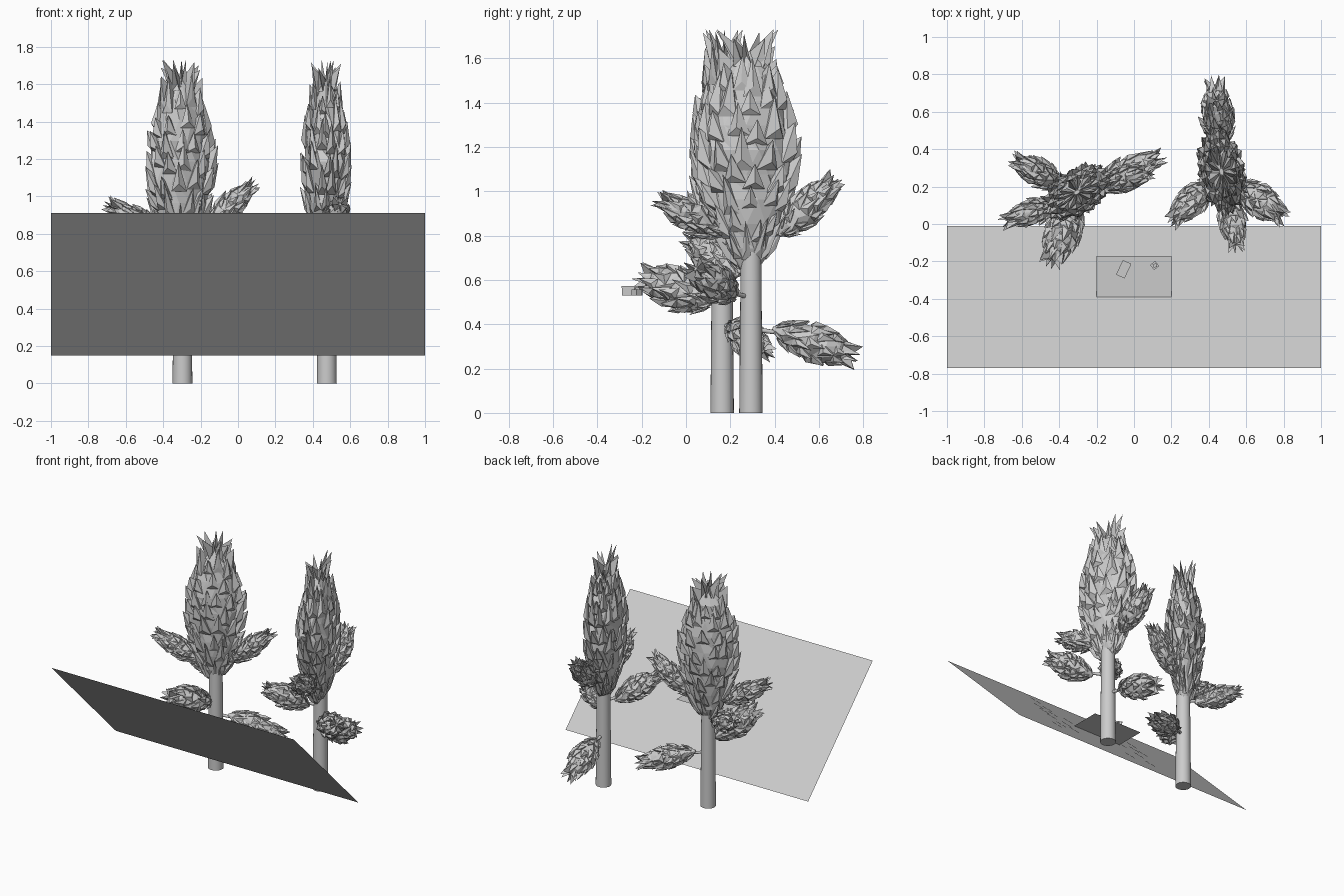
import bpy, bmesh, math, random
from mathutils import Vector, Matrix

if "Cube" in bpy.data.objects:
    bpy.data.objects.remove(bpy.data.objects["Cube"])

random.seed(7)
grey = bpy.data.materials.new("light grey")
grey.diffuse_color = (0.6, 0.6, 0.6, 1)
grey.use_nodes = True
grey.node_tree.nodes["Principled BSDF"].inputs["Base Color"].default_value = grey.diffuse_color


def finish(bm, name, fix=True):
    if fix:
        bmesh.ops.recalc_face_normals(bm, faces=bm.faces)
    me = bpy.data.meshes.new(name)
    bm.to_mesh(me)
    bm.free()
    me.materials.append(grey)
    ob = bpy.data.objects.new(name, me)
    bpy.context.collection.objects.link(ob)
    return ob


def quad(bm, pts):
    bm.faces.new([bm.verts.new(p) for p in pts])


def hill_z(y):
    return 0.14 - y


# Foliage outline: (height, radius), both 0..1
PROFILE = [(0, .12), (.06, .42), (.2, .72), (.4, .95), (.55, 1), (.7, .93),
           (.83, .74), (.93, .5), (1, .1)]


def radius(t):
    t = min(max(t, 0), 1)
    for (a, ra), (b, rb) in zip(PROFILE, PROFILE[1:]):
        if t <= b:
            return ra + (rb - ra) * (t - a) / (b - a)


def foliage(name, matrix, rows, segs, spike):
    """Faceted body covered with pointed leaves that sweep towards the tip."""
    bm = bmesh.new()

    def at(t, a, k=1.0):
        r = radius(t) * k
        return Vector((r * math.cos(a), r * math.sin(a), t))

    # jittered body
    rings = []
    for i in range(rows + 1):
        t = i / rows
        rings.append([bm.verts.new(at(t, 2 * math.pi * (j + .5 * (i % 2)) / segs,
                                      random.uniform(.78, .92))) for j in range(segs)])
    for lo, hi in zip(rings, rings[1:]):
        for j in range(segs):
            k = (j + 1) % segs
            bm.faces.new((lo[j], lo[k], hi[j]))
            bm.faces.new((lo[k], hi[k], hi[j]))
    bm.faces.new(rings[0][::-1])
    bm.faces.new(rings[-1])
    # leaves
    for i in range(rows):
        for j in range(segs):
            t = (i + random.uniform(.1, .7)) / rows
            a = 2 * math.pi * (j + .5 * (i % 2) + random.uniform(-.25, .25)) / segs
            w = 2 * math.pi / segs * .5
            up = spike * random.uniform(.6, 1.2)
            top = at(min(t + up, .9), a, random.uniform(.98, 1.12))
            top.z = min(t + up, 1.1)
            vs = [bm.verts.new(p) for p in (at(t, a - w, .85), at(t, a + w, .85),
                                            at(min(t + up * .6, 1), a, .6),
                                            top)]
            mid = bm.verts.new(at(t + up * .25, a, 1.03))
            l, r, back, tip = vs
            for f in ((l, r, mid), (l, mid, tip), (mid, r, tip),
                      (l, tip, back), (r, back, tip), (l, back, r)):
                bm.faces.new(f)
    bm.transform(matrix)
    return finish(bm, name)


def rod(name, p, q, r1, r2, segs):
    p, q = Vector(p), Vector(q)
    bm = bmesh.new()
    bmesh.ops.create_cone(bm, cap_ends=True, segments=segs, radius1=r1, radius2=r2,
                          depth=(q - p).length)
    rot = (q - p).to_track_quat('Z', 'Y').to_matrix().to_4x4()
    bm.transform(Matrix.Translation((p + q) / 2) @ rot)
    ob = finish(bm, name)
    for f in ob.data.polygons:
        f.use_smooth = len(f.vertices) == 4
    return ob


def tree(name, x, y, crown, angle, major, minor, branches):
    rod(name + "_trunk", (x, y, 0), (x, y, .85), .053, .045, 24)
    m = (Matrix.Translation(crown) @ Matrix.Rotation(angle, 4, 'Z')
         @ Matrix.Diagonal((major, minor, 1.0, 1)))
    foliage(name + "_crown", m, 9, 11, .17)
    for i, (base, tip, r) in enumerate(branches):
        base, tip = Vector(base), Vector(tip)
        d = tip - base
        # twig from trunk to leaf cluster
        rod(f"{name}_twig_{i}", (x, y, base.z), base + d * .2, .012, .008, 8)
        m = (Matrix.Translation(base) @ d.to_track_quat('Z', 'Y').to_matrix().to_4x4()
             @ Matrix.Diagonal((r, r, d.length * .93, 1)))
        foliage(f"{name}_leaf_cluster_{i}", m, 6, 8, .24)


tree("left_tree", -.297, .163, (-.305, .17, .63), math.radians(32), .205, .125, [
    ((-.20, .20, .80), (.09, .28, 1.07), .075),
    ((-.22, .20, .40), (.15, .36, .27), .085),
    ((-.37, .20, .66), (-.65, .35, .79), .08),
    ((-.38, .12, .78), (-.70, .01, .96), .075),
    ((-.31, .13, .50), (-.45, -.21, .62), .105),
])
tree("right_tree", .475, .293, (.468, .28, .63), math.radians(100), .235, .13, [
    ((.46, .39, .38), (.43, .77, .25), .095),
    ((.42, .24, .62), (.20, .01, .79), .085),
    ((.50, .18, .80), (.55, -.13, .97), .08),
    ((.55, .22, .52), (.80, .03, .66), .095),
    ((.47, .42, .80), (.44, .68, 1.06), .085),
])

# Sloping ground sheet
bm = bmesh.new()
quad(bm, [(x, y, hill_z(y)) for x, y in ((-1, -.77), (1, -.77), (1, -.01), (-1, -.01))])
finish(bm, "slope", False)

# Flat blanket
bm = bmesh.new()
quad(bm, [(x, y, .53) for x, y in ((-.2, -.39), (.2, -.39), (.2, -.17), (-.2, -.17))])
finish(bm, "blanket", False)

# Staggered little patches on the slope
MARKS = [(-.31, -.17), (-.13, -.17), (.51, -.17), (-.31, -.29), (.31, -.23), (.42, -.23),
         (.31, -.31), (.40, -.36), (-.43, -.39), (-.37, -.41), (-.24, -.39), (-.13, -.41),
         (-.06, -.41), (.02, -.41), (.19, -.44), (.31, -.45), (.40, -.44), (-.43, -.51),
         (.29, -.54), (.38, -.52), (-.36, -.63), (-.19, -.63), (-.14, -.62), (.30, -.65)]
bm = bmesh.new()
for mx, my in MARKS:
    for dx, dy in ((0, 0), (.022, -.03)):
        x, y = mx + dx, my + dy
        quad(bm, [(u, v, hill_z(v) + .003) for u, v in
                  ((x - .01, y - .017), (x + .01, y - .017), (x + .01, y + .017), (x - .01, y + .017))])
finish(bm, "slope_patches", False)


# Picnic things on the blanket
def block(name, centre, size, turn):
    bm = bmesh.new()
    bmesh.ops.create_cube(bm, size=1)
    bm.transform(Matrix.Translation(centre) @ Matrix.Rotation(math.radians(turn), 4, 'Z')
                 @ Matrix.Diagonal((*size, 1)))
    finish(bm, name)


block("hamper", (-.055, -.242, .547), (.045, .08, .034), -25)
block("hamper_lid", (-.055, -.242, .568), (.05, .086, .008), -25)
block("small_box", (.11, -.222, .543), (.035, .035, .026), 40)
block("small_box_top", (.112, -.222, .561), (.02, .02, .01), 20)
